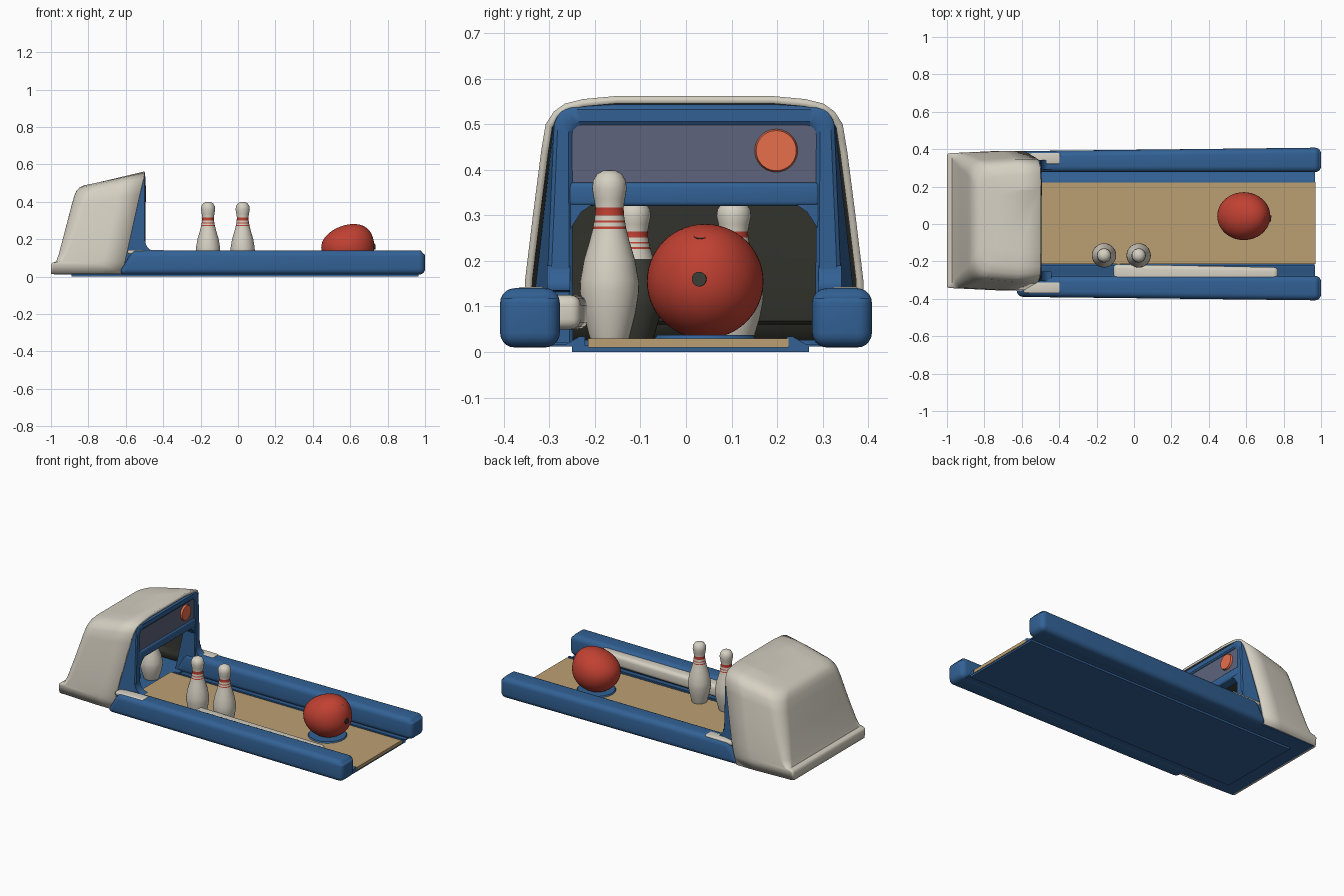
import bpy, bmesh, math
from mathutils import Vector

if "Cube" in bpy.data.objects:
    bpy.data.objects.remove(bpy.data.objects["Cube"])

def mat(name, c):
    m = bpy.data.materials.new(name)
    m.diffuse_color = (*c, 1)
    m.use_nodes = True
    m.node_tree.nodes["Principled BSDF"].inputs["Base Color"].default_value = m.diffuse_color
    return m

CREAM = mat("cream", (.67, .63, .54))
BLUE = mat("blue", (.032, .12, .30))
TAN = mat("lane_tan", (.50, .35, .17))
RED = mat("red", (.53, .052, .032))
ORANGE = mat("orange", (.86, .17, .075))
PANEL = mat("slate", (.11, .125, .20))
DARK = mat("dark_grey", (.045, .045, .036))
CY = 0.018  # sideways centre of the hood

def finish(bm, name, mats, recalc=True, angle=35):
    if recalc:
        bmesh.ops.recalc_face_normals(bm, faces=bm.faces)
    me = bpy.data.meshes.new(name)
    bm.to_mesh(me)
    bm.free()
    for m in mats:
        me.materials.append(m)
    ob = bpy.data.objects.new(name, me)
    bpy.context.collection.objects.link(ob)
    bpy.ops.object.select_all(action='DESELECT')
    ob.select_set(True)
    bpy.context.view_layer.objects.active = ob
    bpy.ops.object.shade_smooth_by_angle(angle=math.radians(angle))
    return ob

def box(name, x, y, z, m, bev=0.0, seg=4):
    bm = bmesh.new()
    bmesh.ops.create_cube(bm, size=1)
    for v in bm.verts:
        v.co = Vector([(a[0] + a[1]) / 2 + c * (a[1] - a[0]) for a, c in zip((x, y, z), v.co)])
    if bev:
        bmesh.ops.bevel(bm, geom=bm.edges[:], offset=bev, segments=seg, profile=.5, affect='EDGES')
    return finish(bm, name, [m])

def disc(name, loc, normal, r, depth, m, bev=0.0):
    bm = bmesh.new()
    bmesh.ops.create_cone(bm, cap_ends=True, segments=40, radius1=r, radius2=r - bev, depth=depth)
    ob = finish(bm, name, [m])
    ob.rotation_euler = Vector(normal).to_track_quat('Z', 'Y').to_euler()
    ob.location = loc
    return ob

def prism(name, pts, vec, m):
    bm = bmesh.new()
    f = bm.faces.new([bm.verts.new(p) for p in pts])
    g = bmesh.ops.extrude_face_region(bm, geom=[f])
    bmesh.ops.translate(bm, vec=vec, verts=[v for v in g['geom'] if isinstance(v, bmesh.types.BMVert)])
    return finish(bm, name, [m])

def pin(name, x, y, sz=1.0, dark_below=0.0):
    # (radius, height, colour of the segment above)
    prof = [(0, 0, 0), (.042, 0, 0), (.046, .012, 0), (.058, .06, 0), (.065, .105, 0), (.064, .13, 0),
            (.056, .175, 0), (.044, .215, 0), (.037, .242, 1), (.036, .247, 0), (.0345, .256, 1),
            (.0335, .261, 0), (.032, .272, 1), (.031, .289, 0), (.034, .308, 0), (.038, .33, 0),
            (.036, .348, 0), (.027, .363, 0), (.014, .370, 0), (0, .372, 0)]
    n = 32
    bm = bmesh.new()
    rings = []
    for r, z, _ in prof:
        k = n if r else 1
        rings.append([bm.verts.new((x + r * math.cos(i * math.tau / n), y + r * math.sin(i * math.tau / n),
                                    .028 + z * sz)) for i in range(k)])
    for a, b, p in zip(rings, rings[1:], prof):
        for i in range(n):
            j = (i + 1) % n
            vs = [a[i % len(a)], a[j % len(a)], b[j % len(b)], b[i % len(b)]]
            bm.faces.new(list(dict.fromkeys(vs))).material_index = 2 if p[1] < dark_below else p[2]
    return finish(bm, name, [CREAM, RED, DARK])

def front_x(z):  # slanted front edge of the hood
    return min(-.5, -.5 - (.55 - z) * .22)

# --- lane, base and gutters
box("base_plate", (-.89, .965), (-.25, .27), (0, .014), BLUE)
box("hood_floor", (-.985, -.58), (CY - .35, CY + .35), (.012, .026), BLUE)
box("lane", (-.62, .97), (-.215, .225), (.01, .03), TAN)
for s, n in ((-1, "front"), (1, "rear")):
    # sloping gutter from the lane lip down to the rail
    sec = [(.222, .012), (.222, .034), (.234, .034), (.262, .018), (.30, .018), (.30, .012)]
    prism(n + "_gutter", [(-.6, s * y, z) for y, z in sec], (1.567, 0, 0), BLUE)
    # side rail, slanted where it meets the hood
    lo, hi = sorted((s * .277, s * .408))
    ob = box(n + "_rail", (-.635, 1.0), (lo, hi), (.01, .14), BLUE, .032, 5)
    for v in ob.data.vertices:
        if v.co.x < 0:
            v.co.x += .06 * min(1, max(0, (v.co.z - .02) / .1))
            if abs(v.co.y) > .34:
                v.co.y -= s * .018
        elif v.co.z > .12 and v.co.x > .98:
            v.co.z -= .008
    # cream strip on the rail and fillet up to the frame
    yc = s * .345 + .005
    box(n + "_rail_cap", (-.59, -.395), (yc - .03, yc + .03), (.12, .143), CREAM, .008, 3)
    arc = [(-.44 - .055 * math.sin(a), .19 - .055 * math.cos(a)) for a in [i * math.pi / 12 for i in range(7)]]
    yc = CY + s * .298
    prism(n + "_frame_fillet", [(x, yc - .025, z) for x, z in arc + [(-.53, .19), (-.53, .13)]], (0, .05, 0), BLUE)
    gus = ((.275, .33), (.215, .33), (.248, .307), (.272, .27))
    prism(n + "_corner_gusset", [(-.497, CY + s * a, z) for a, z in gus], (-.05, 0, 0), BLUE)

# --- hood shell: stacked U-shaped rings, open at the front
levels = [  # z rear, z front, x rear, half width, corner radius
    (.015, .015, -1.0, .366, .012), (.066, .066, -1.0, .372, .012), (.074, .080, -.992, .373, .016),
    (.080, .100, -.972, .373, .03), (.12, .16, -.958, .371, .05), (.25, .30, -.924, .354, .07),
    (.38, .44, -.890, .336, .08), (.43, .50, -.876, .326, .085), (.458, .528, -.864, .308, .09),
    (.476, .545, -.848, .284, .09), (.487, .555, -.825, .245, .09), (.493, .562, -.79, .17, .08)]
bm = bmesh.new()
rings = []
for zr, zf, xr, hw, r in levels:
    xf, back = front_x(zf), hw - .012
    pts = [(xf, -hw), (xf - .12, -hw)]
    pts += [(xr + r - r * math.sin(a), -back + r - r * math.cos(a)) for a in [i * math.pi / 16 for i in range(9)]]
    pts += [(x, -y) for x, y in reversed(pts)]
    rings.append([bm.verts.new((x, y + CY, zr + (zf - zr) * (x - xr) / (xf - xr))) for x, y in pts])
for a, b in zip(rings, rings[1:]):
    for i in range(len(a) - 1):
        bm.faces.new((a[i], a[i + 1], b[i + 1], b[i]))
cap = bm.faces.new(rings[-1])
bmesh.ops.recalc_face_normals(bm, faces=bm.faces)
cap.normal_update()
if cap.normal.z < 0:
    bmesh.ops.reverse_faces(bm, faces=bm.faces[:])
hood = finish(bm, "hood", [CREAM, DARK], recalc=False, angle=50)
sol = hood.modifiers.new("thickness", 'SOLIDIFY')
sol.thickness = .016
sol.offset = -1
sol.material_offset = 1

# --- blue arch frame in the mouth of the hood
def arch(wb, wt, zt, r, z0=.02):
    p = [(-wb, z0)]
    p += [(-wt + r - r * math.cos(a), zt - r + r * math.sin(a)) for a in [i * math.pi / 16 for i in range(9)]]
    return p + [(-y, z) for y, z in reversed(p)]

outer_f = [(-.5, y, z) for y, z in arch(.328, .308, .540, .05)]
soft_f = [(-.494, y, z) for y, z in arch(.320, .300, .532, .045)]
soft_i = [(-.494, y, z) for y, z in arch(.274, .276, .506, .028)]
inner_f = [(-.5, y, z) for y, z in arch(.266, .268, .498, .022)]
inner_b = [(front_x(z) - .015, y, z) for _, y, z in inner_f]
outer_b = [(front_x(z) - .008, y, z) for y, z in arch(.362, .311, .544, .06)]
bm = bmesh.new()
loops = [[bm.verts.new((x, y + CY, z)) for x, y, z in L] for L in (outer_f, soft_f, soft_i, inner_f, inner_b, outer_b)]
for a, b in zip(loops, loops[1:] + loops[:1]):
    for i in range(len(a) - 1):
        bm.faces.new((a[i], a[i + 1], b[i + 1], b[i]))
for k in (0, -1):
    bm.faces.new([L[k] for L in loops])
finish(bm, "hood_frame", [BLUE])

# crossbar, display panel and round badge
box("crossbar", (-.56, -.494), (CY - .276, CY + .276), (.32, .372), BLUE, .01, 3)
box("display_panel", (-.54, -.503), (CY - .27, CY + .27), (.36, .505), PANEL)
disc("round_badge", (-.499, .198, .442), (1, 0, 0), .048, .014, ORANGE, .004)

# --- pins: two standing on the lane, two inside the hood
pin("lane_pin_1", -.16, -.168)
pin("lane_pin_2", .025, -.168)
pin("hood_pin_1", -.67, -.115, .82, .21)
pin("hood_pin_2", -.67, .105, .82)

# --- cream bar lying in the front gutter
bar = box("gutter_bar", (-.11, .77), (-.305, -.215), (.05, .125), CREAM, .022, 4)
for v in bar.data.vertices:
    if v.co.x > .3 and v.co.y > -.26:
        v.co.y -= .016

# --- ball with finger holes, on a low blue rest
C, R = Vector((.587, .042, .155)), Vector((.142, .128, .126))
bm = bmesh.new()
bmesh.ops.create_uvsphere(bm, u_segments=48, v_segments=28, radius=1)
for v in bm.verts:
    v.co = C + Vector([a * b for a, b in zip(v.co, R)])
    v.co.x += .25 * (v.co.z - C.z) * max(0, (v.co.z - C.z) / R.z)  # top leans forward
finish(bm, "ball", [RED])
for i, (p, nrm) in enumerate((((.7285, .029, .16), (1, -.1, .02)), ((.684, .033, .254), (.55, -.07, .80)))):
    disc(f"finger_hole_{i + 1}", p, nrm, .016, .009, DARK)
disc("ball_rest", (.587, .042, .033), (0, 0, 1), .112, .009, BLUE, .006)
